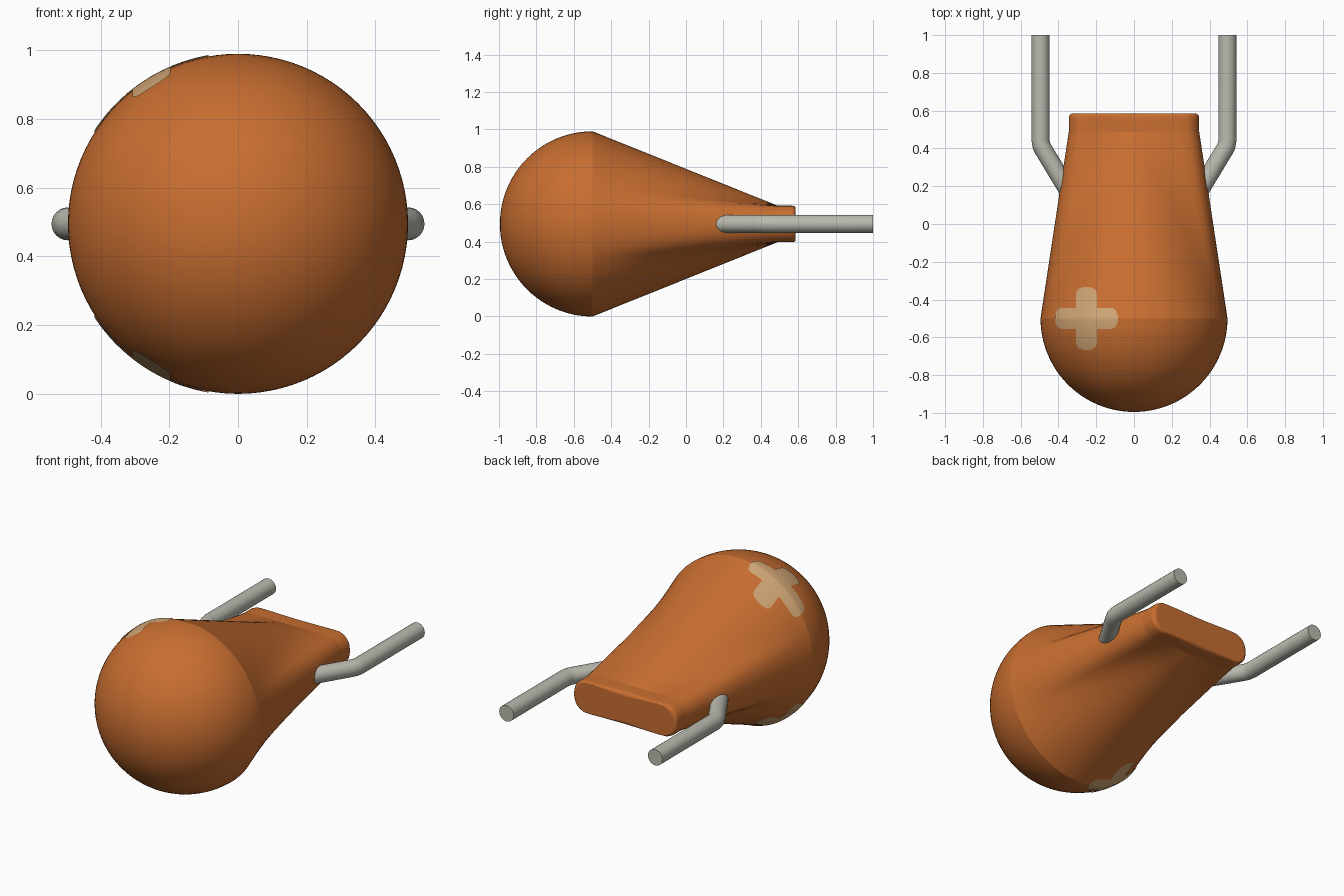
import bpy, bmesh, math
from mathutils import Matrix, Vector

if "Cube" in bpy.data.objects:
    bpy.data.objects.remove(bpy.data.objects["Cube"])

CZ = 0.495            # height of the long axis
R = 0.495             # bulb radius
NECK = 0.49           # where the taper meets the straight tail
SEGS = 96


def material(name, rgb):
    m = bpy.data.materials.new(name)
    m.use_nodes = True
    m.diffuse_color = (*rgb, 1)
    bsdf = m.node_tree.nodes["Principled BSDF"]
    bsdf.inputs["Base Color"].default_value = (*rgb, 1)
    bsdf.inputs["Roughness"].default_value = 0.6
    return m


ORANGE = material("burnt orange", (0.58, 0.155, 0.03))
TAN = material("pale tan", (0.62, 0.37, 0.175))
GREY = material("warm grey", (0.49, 0.49, 0.43))


def finish(name, bm, mat):
    mesh = bpy.data.meshes.new(name)
    bm.to_mesh(mesh)
    bm.free()
    mesh.materials.append(mat)
    obj = bpy.data.objects.new(name, mesh)
    bpy.context.collection.objects.link(obj)
    return obj


def tail_radius(a, w=0.345, h=0.0975, r=0.085):
    """Distance from the axis to a rounded rectangle in direction a."""
    lo, hi = 0.0, 1.0
    for _ in range(30):
        d = (lo + hi) / 2
        qx = abs(d * math.cos(a)) - w + r
        qz = abs(d * math.sin(a)) - h + r
        outside = math.hypot(max(qx, 0), max(qz, 0)) + min(max(qx, qz), 0) > r
        lo, hi = (lo, d) if outside else (d, hi)
    return lo


# Body: a half ball lofted into a flat, rounded tail
angles = [2 * math.pi * i / SEGS for i in range(SEGS)]
tail = [tail_radius(a) for a in angles]
rings = []
for i in range(1, 25):
    t = math.pi / 2 * i / 24
    rings.append((-0.5 - R * math.cos(t), [R * math.sin(t)] * SEGS))
for i in range(1, 13):
    t = i / 12
    rings.append((-0.5 + (NECK + 0.5) * t, [R + (b - R) * t for b in tail]))
for i in range(6):
    t = math.pi / 2 * i / 5
    inset = 0.022 * (1 - math.cos(t))
    rings.append((0.563 + 0.022 * math.sin(t), [b - inset for b in tail]))

bm = bmesh.new()
loops = [[bm.verts.new((r * math.cos(a), y, CZ + r * math.sin(a)))
          for a, r in zip(angles, radii)] for y, radii in rings]
for low, high in zip(loops, loops[1:]):
    for i in range(SEGS):
        j = (i + 1) % SEGS
        bm.faces.new((low[i], low[j], high[j], high[i]))
nose = bm.verts.new((0, -0.5 - R, CZ))
for i in range(SEGS):
    bm.faces.new((nose, loops[0][(i + 1) % SEGS], loops[0][i]))
cap = bm.faces.new(loops[-1])
bmesh.ops.recalc_face_normals(bm, faces=bm.faces)
for f in bm.faces:
    f.smooth = f is not cap
for ring in (loops[23], loops[35], loops[-1]):
    for i in range(SEGS):
        bm.edges.get((ring[i], ring[i - 1])).smooth = False
body = finish("body", bm, ORANGE)


# Cross patches: flat crosses wrapped onto the bulb, above and below
def cross_patch(name, side):
    bm = bmesh.new()
    half, reach, corner, n = 0.055, 0.165, 0.04, 12

    def strip(u0, u1, turn):
        cols = []
        for i in range(n + 1):
            u = u0 + (u1 - u0) * i / n
            over = max(0, u - reach + corner)
            w = half - corner + math.sqrt(max(0, corner ** 2 - over ** 2))
            cols.append([bm.verts.new(turn @ Vector((u, w * (2 * k / n - 1), 0)))
                         for k in range(n + 1)])
        for a, b in zip(cols, cols[1:]):
            for k in range(n):
                bm.faces.new((a[k], b[k], b[k + 1], a[k + 1]))

    strip(-half, half, Matrix.Identity(3))
    for q in range(4):
        strip(half, reach, Matrix.Rotation(q * math.pi / 2, 3, 'Z'))
    bmesh.ops.remove_doubles(bm, verts=bm.verts, dist=0.0005)
    for f in bm.faces:
        f.smooth = True
        if side < 0:
            f.normal_flip()
    bmesh.ops.translate(bm, verts=bm.verts, vec=(-0.25, -0.5, CZ + side * 0.7))
    patch = finish(name, bm, TAN)
    wrap = patch.modifiers.new("wrap", 'SHRINKWRAP')
    wrap.target = body
    wrap.wrap_method = 'PROJECT'
    wrap.wrap_mode = 'ABOVE_SURFACE'
    wrap.use_project_z = True
    wrap.use_negative_direction = side > 0
    wrap.use_positive_direction = side < 0
    wrap.offset = 0.004


cross_patch("top_cross_patch", 1)
cross_patch("bottom_cross_patch", -1)


# Prongs: bent rods leaving each side and running straight back
def prong(name, side):
    path = [(0.29, 0.08), (0.477, 0.39), (0.49, 0.415), (0.495, 0.445), (0.495, 1.0)]
    bm = bmesh.new()
    rad, n = 0.048, 24
    pts = [Vector((side * x, y, CZ)) for x, y in path]
    prev = None
    for i, p in enumerate(pts):
        d = (pts[min(i + 1, len(pts) - 1)] - pts[max(i - 1, 0)]).normalized()
        across = d.cross(Vector((0, 0, 1)))
        ring = [bm.verts.new(p + rad * (across * math.cos(2 * math.pi * k / n)
                + Vector((0, 0, 1)) * math.sin(2 * math.pi * k / n))) for k in range(n)]
        if prev:
            for k in range(n):
                j = (k + 1) % n
                bm.faces.new((prev[k], prev[j], ring[j], ring[k])).smooth = True
        else:
            bm.faces.new(ring)
        prev = ring
    bm.faces.new(prev)
    bmesh.ops.recalc_face_normals(bm, faces=bm.faces)
    for k in range(n):
        bm.edges.get((prev[k], prev[k - 1])).smooth = False
    finish(name, bm, GREY)


prong("left_prong", 1)
prong("right_prong", -1)
